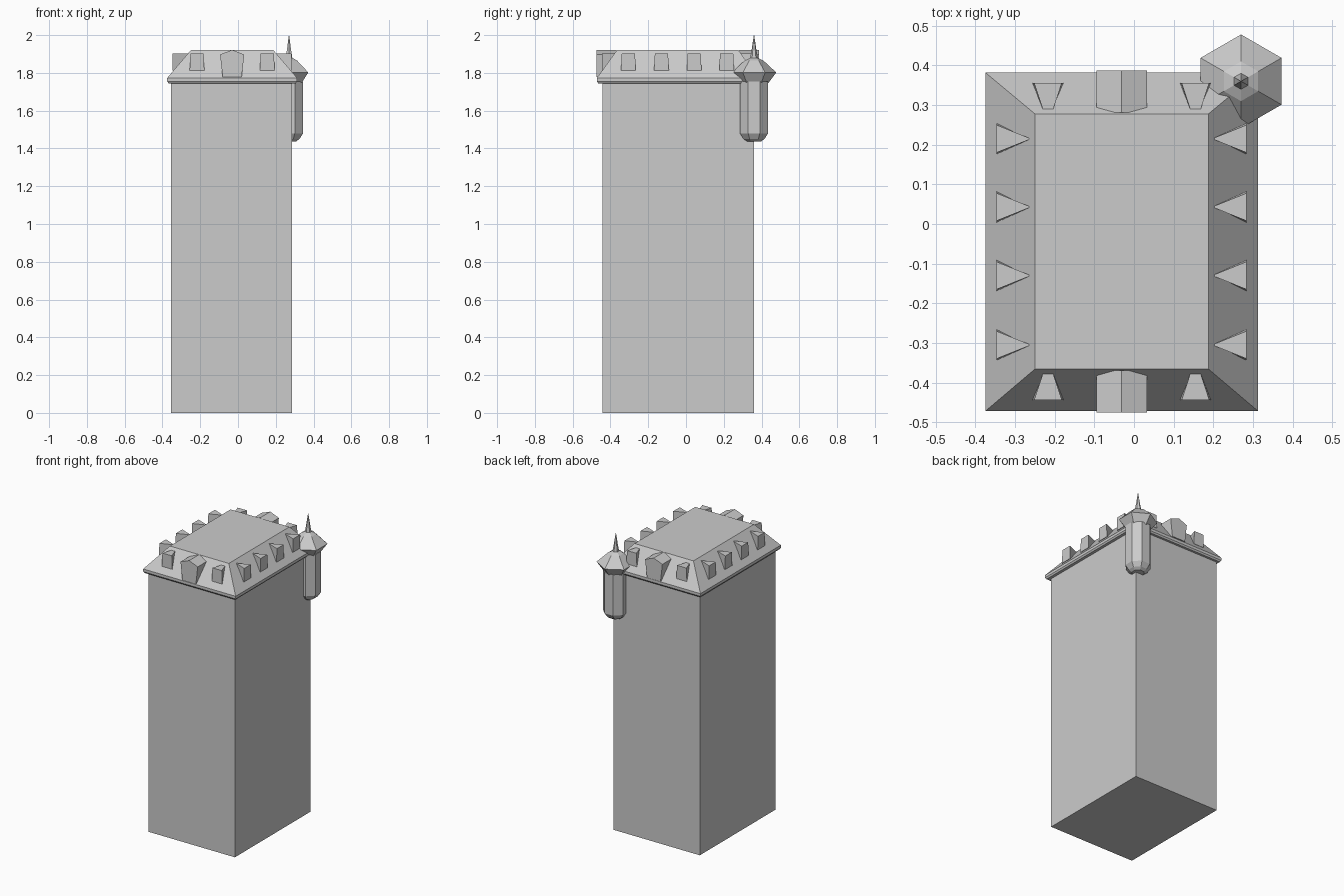
import bpy, bmesh, math
from mathutils import Matrix

if "Cube" in bpy.data.objects:
    bpy.data.objects.remove(bpy.data.objects["Cube"])


def make(name, bm):
    bmesh.ops.recalc_face_normals(bm, faces=bm.faces)
    me = bpy.data.meshes.new(name)
    bm.to_mesh(me)
    bm.free()
    ob = bpy.data.objects.new(name, me)
    bpy.context.collection.objects.link(ob)
    return ob


def loft(name, rings, matrix=None):
    """Skin a stack of equal-length rings and cap both ends."""
    bm = bmesh.new()
    vs = [[bm.verts.new(p) for p in r] for r in rings]
    n = len(rings[0])
    for a, b in zip(vs, vs[1:]):
        for i in range(n):
            j = (i + 1) % n
            bm.faces.new((a[i], a[j], b[j], b[i]))
    bm.faces.new(vs[0][::-1])
    bm.faces.new(vs[-1])
    if matrix:
        bm.transform(matrix)
    return make(name, bm)


def rect(x0, x1, y0, y1, z):
    return [(x0, y0, z), (x1, y0, z), (x1, y1, z), (x0, y1, z)]


def ngon(n, r, z, start):
    return [(0.27 + r * math.cos(start + 2 * math.pi * i / n),
             0.36 + r * math.sin(start + 2 * math.pi * i / n), z) for i in range(n)]


# Tower body
loft("tower_body", [rect(-.355, .287, -.443, .36, z) for z in (0, 1.755)])

# Roof with a thin eave and flat top
loft("roof", [rect(-.368, .306, -.465, .375, 1.745),
              rect(-.375, .313, -.472, .382, 1.755),
              rect(-.375, .313, -.472, .382, 1.773),
              rect(-.25, .188, -.366, .278, 1.92)])


def place(x, y, angle):
    return Matrix.Translation((x, y, 0)) @ Matrix.Rotation(math.radians(angle), 4, 'Z')


def small_dormer(name, x, y, angle, depth):
    """Wedge facing local -y, narrowing back into the roof."""
    rings = []
    for z, w in ((1.812, .039), (1.902, .035)):
        rings.append([(-w, 0, z), (w, 0, z), (.002, depth, z), (-.002, depth, z)])
    loft(name, rings, place(x, y, angle))


def large_dormer(name, x, y, angle):
    """Gabled dormer with a pentagon front."""
    prof = [(-.05, 1.777), (.05, 1.777), (.064, 1.897), (0, 1.922), (-.064, 1.897)]
    loft(name, [[(px, d, pz) for px, pz in prof] for d in (0, .106)], place(x, y, angle))


for i, y in enumerate((-.305, -.13, .043, .215)):
    small_dormer(f"left_dormer_{i}", -.347, y, -90, .082)
    small_dormer(f"right_dormer_{i}", .284, y, 90, .082)
for i, x in enumerate((-.217, .155)):
    small_dormer(f"front_dormer_{i}", x, -.444, 0, .1)
    small_dormer(f"back_dormer_{i}", x, .356, 180, .1)
large_dormer("front_gable", -.031, -.475, 0)
large_dormer("back_gable", -.031, .387, 180)

# Corner turret: octagonal shaft, hexagonal roof, spike
o = math.pi / 8
loft("turret_shaft", [ngon(8, r, z, o) for r, z in
                      ((.04, 1.437), (.06, 1.45), (.081, 1.48), (.081, 1.755))])
h = math.pi / 6
loft("turret_roof", [ngon(6, r, z, h) for r, z in
                     ((.073, 1.742), (.118, 1.802), (.05, 1.865), (.02, 1.88))])
loft("turret_spike", [ngon(6, r, z, h) for r, z in ((.022, 1.87), (.013, 1.92), (.001, 2.0))])
